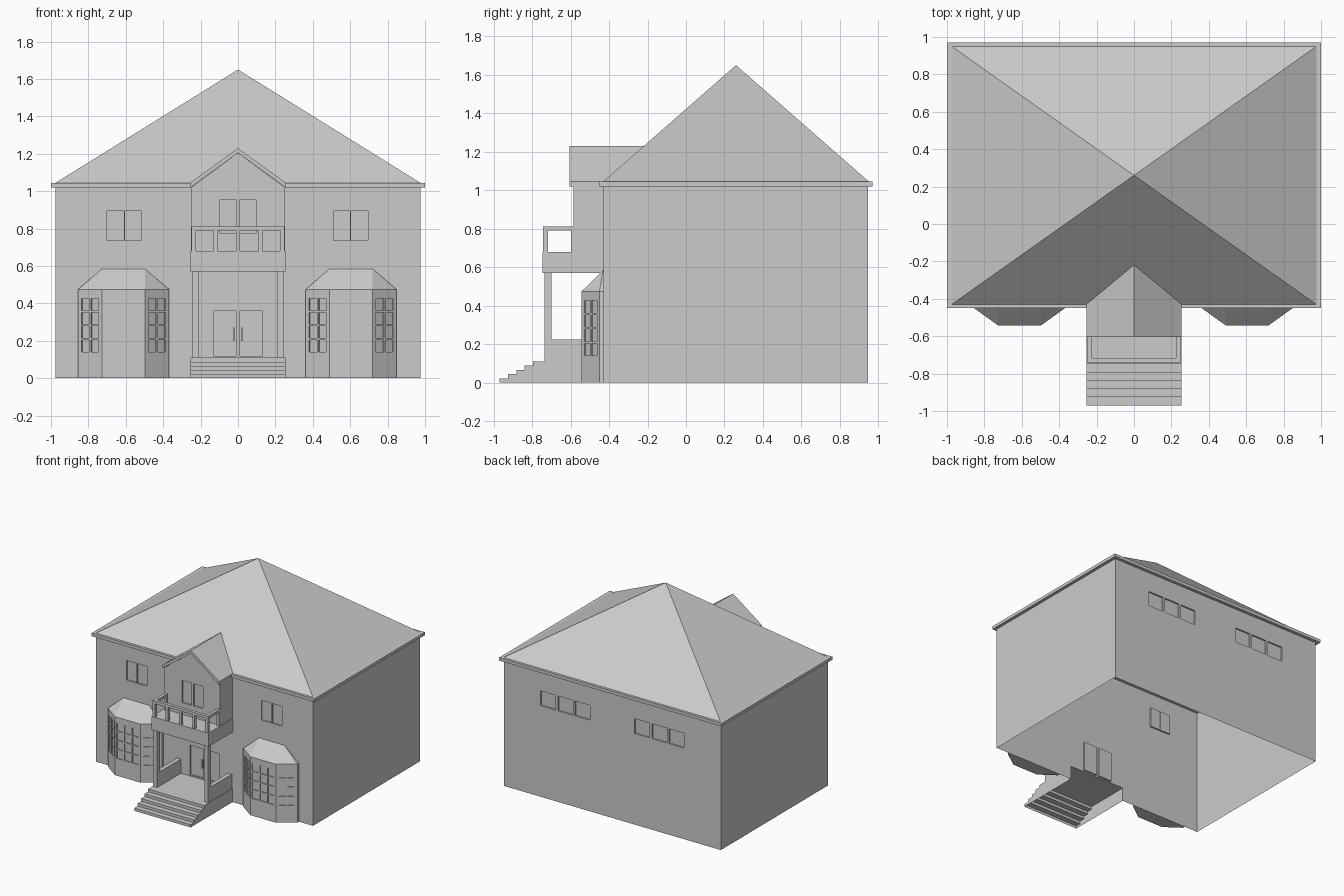
import bpy
import bmesh
from mathutils import Vector

cube = bpy.data.objects.get("Cube")
if cube:
    bpy.data.objects.remove(cube, do_unlink=True)

GREY = (0.6, 0.6, 0.6, 1.0)
plaster = bpy.data.materials.new("plain grey")
plaster.use_nodes = True
plaster.diffuse_color = GREY
plaster.node_tree.nodes["Principled BSDF"].inputs["Base Color"].default_value = GREY


def finish(name, bm):
    bmesh.ops.remove_doubles(bm, verts=bm.verts, dist=0.0001)
    mesh = bpy.data.meshes.new(name)
    bm.to_mesh(mesh)
    bm.free()
    mesh.materials.append(plaster)
    obj = bpy.data.objects.new(name, mesh)
    bpy.context.scene.collection.objects.link(obj)
    return obj


def face(bm, *points):
    return bm.faces.new([bm.verts.new(p) for p in points])


def add_box(bm, x0, x1, y0, y1, z0, z1):
    geom = bmesh.ops.create_cube(bm, size=1)["verts"]
    for v in geom:
        v.co = ((x0 + x1) / 2 + v.co.x * (x1 - x0),
                (y0 + y1) / 2 + v.co.y * (y1 - y0),
                (z0 + z1) / 2 + v.co.z * (z1 - z0))


def box(name, *size):
    bm = bmesh.new()
    add_box(bm, *size)
    return finish(name, bm)


def wall(bm, a, b, z0, z1, panes=(), gaps=(), depth=0.012):
    """Upright wall from a to b; panes are set back, gaps are left open."""
    a, b = Vector((*a, 0)), Vector((*b, 0))
    along = (b - a).normalized()
    inward = Vector((-along.y, along.x, 0)) * depth
    holes = [*panes, *gaps]

    def at(u, z, back=False):
        return a + along * u + Vector((0, 0, z)) + (inward if back else Vector())

    us = sorted({0, (b - a).length, *(u for h in holes for u in h[:2])})
    zs = sorted({z0, z1, *(z for h in holes for z in h[2:])})
    for u0, u1 in zip(us, us[1:]):
        for w0, w1 in zip(zs, zs[1:]):
            u, w = (u0 + u1) / 2, (w0 + w1) / 2
            if not any(h[0] < u < h[1] and h[2] < w < h[3] for h in holes):
                face(bm, at(u0, w0), at(u1, w0), at(u1, w1), at(u0, w1))
    for u0, u1, w0, w1 in panes:
        rim = [(u0, w0), (u1, w0), (u1, w1), (u0, w1)]
        face(bm, *(at(*p, True) for p in rim))
        for p, q in zip(rim, rim[1:] + rim[:1]):
            face(bm, at(*p), at(*q), at(*q, True), at(*p, True))


def prism(name, outline, y0, y1):
    """Extrude an x-z outline (counter-clockwise from the front) along y."""
    bm = bmesh.new()
    front = [(x, y0, z) for x, z in outline]
    back = [(x, y1, z) for x, z in outline]
    face(bm, *front)
    face(bm, *reversed(back))
    for i in range(len(outline)):
        j = (i + 1) % len(outline)
        face(bm, front[j], front[i], back[i], back[j])
    return finish(name, bm)


# House walls, open underneath
W, FRONT, BACK, EAVE = 0.975, -0.43, 0.945, 1.02
bm = bmesh.new()
front_panes = [(W + x, W + x + 0.09, 0.735, 0.895) for x in (-0.7, -0.605, 0.51, 0.605)]
front_panes += [(W + x, W + x + 0.12, 0.12, 0.36) for x in (-0.13, 0.01)]
back_panes = [(W + s + i * 0.155, W + s + i * 0.155 + 0.135, 0.74, 0.86)
              for s in (-0.645, 0.2) for i in range(3)]
wall(bm, (-W, FRONT), (W, FRONT), 0, EAVE, front_panes, [(W - 0.25, W + 0.25, 0, 0.11)])
wall(bm, (W, FRONT), (W, BACK), 0, EAVE)
wall(bm, (W, BACK), (-W, BACK), 0, EAVE, back_panes)
wall(bm, (-W, BACK), (-W, FRONT), 0, EAVE)
finish("house_walls", bm)

# Eaves and hipped roof
box("eaves", -1, 1, -0.45, 0.97, EAVE, 1.045)
bm = bmesh.new()
corners = [(-W, FRONT, 1.045), (W, FRONT, 1.045), (W, 0.95, 1.045), (-W, 0.95, 1.045)]
for i in range(4):
    face(bm, corners[i], corners[(i + 1) % 4], (0, 0.26, 1.65))
finish("main_roof", bm)

# Projecting upper room with gable
G, GY = 0.25, -0.585
bm = bmesh.new()
wall(bm, (-G, GY), (G, GY), 0.6, EAVE,
     [(G + x, G + x + 0.085, 0.775, 0.955) for x in (-0.095, 0.01)])
wall(bm, (G, GY), (G, FRONT), 0.6, EAVE)
wall(bm, (-G, FRONT), (-G, GY), 0.6, EAVE)
face(bm, (-G, GY, EAVE), (G, GY, EAVE), (0, GY, 1.205))
finish("upper_room", bm)
prism("gable_roof", [(-0.255, 1.02), (0, 1.205), (0.255, 1.02),
                     (0.255, 1.045), (0, 1.23), (-0.255, 1.045)], -0.605, -0.219)

# Balcony slab and railing
box("balcony_floor", -0.255, 0.255, -0.745, FRONT, 0.57, 0.68)
bm = bmesh.new()
add_box(bm, -0.248, 0.248, -0.742, -0.717, 0.79, 0.812)
for x, half in ((-0.236, 0.012), (-0.12, 0.01), (0, 0.01), (0.12, 0.01), (0.236, 0.012)):
    add_box(bm, x - half, x + half, -0.742, -0.717, 0.68, 0.79)
for x in (-0.236, 0.236):
    add_box(bm, x - 0.012, x + 0.012, -0.717, GY, 0.79, 0.812)
    add_box(bm, x - 0.012, x + 0.012, -0.597, GY, 0.68, 0.79)
finish("balcony_railing", bm)

# Porch columns and low side walls
for side, s in (("right", -1), ("left", 1)):
    x0, x1 = sorted((s * 0.212, s * 0.247))
    box(side + "_porch_column", x0, x1, -0.735, -0.7, 0.11, 0.57)
    box(side + "_porch_wall", x0, x1, -0.7, FRONT, 0.11, 0.225)

# Porch floor and steps, open underneath
bm = bmesh.new()
P, rise, run = 0.253, 0.022, 0.044
for i in range(5):
    y0, z0, z1 = -0.97 + i * run, i * rise, (i + 1) * rise
    y1 = y0 + run if i < 4 else FRONT
    face(bm, (-P, y0, z0), (P, y0, z0), (P, y0, z1), (-P, y0, z1))
    face(bm, (-P, y0, z1), (P, y0, z1), (P, y1, z1), (-P, y1, z1))
    face(bm, (P, y0, 0), (P, y1, 0), (P, y1, z1), (P, y0, z1))
    face(bm, (-P, y1, 0), (-P, y0, 0), (-P, y0, z1), (-P, y1, z1))
finish("porch_steps", bm)

# Door handles
for x in (-0.022, 0.022):
    box("door_handle", x - 0.004, x + 0.004, -0.432, -0.416, 0.2, 0.27)


def pane_grid(columns, width, start):
    """Four rows of small panes."""
    return [(u, u + width, z, z + 0.064)
            for u in (start + c * (width + 0.012) for c in range(columns))
            for z in (0.14 + r * 0.074 for r in range(4))]


# Bay windows with sloped roofs
for side, cx in (("right", -0.612), ("left", 0.605)):
    bm = bmesh.new()
    plan = [(cx - 0.243, FRONT), (cx - 0.243, -0.45), (cx - 0.115, -0.542),
            (cx + 0.115, -0.542), (cx + 0.243, -0.45), (cx + 0.243, FRONT)]
    grids = [(), pane_grid(2, 0.05, 0.023), pane_grid(3, 0.058, 0.016),
             pane_grid(2, 0.05, 0.023), ()]
    for p, q, panes in zip(plan, plan[1:], grids):
        wall(bm, p, q, 0, 0.475, panes, depth=0.008)
    face(bm, *((x, y, 0) for x, y in reversed(plan)))
    rim = [(x, y, 0.475) for x, y in plan]
    left_top, right_top = (cx - 0.115, FRONT, 0.585), (cx + 0.115, FRONT, 0.585)
    face(bm, rim[0], rim[1], left_top)
    face(bm, rim[1], rim[2], left_top)
    face(bm, rim[2], rim[3], right_top, left_top)
    face(bm, rim[3], rim[4], right_top)
    face(bm, rim[4], rim[5], right_top)
    finish(side + "_bay_window", bm)
